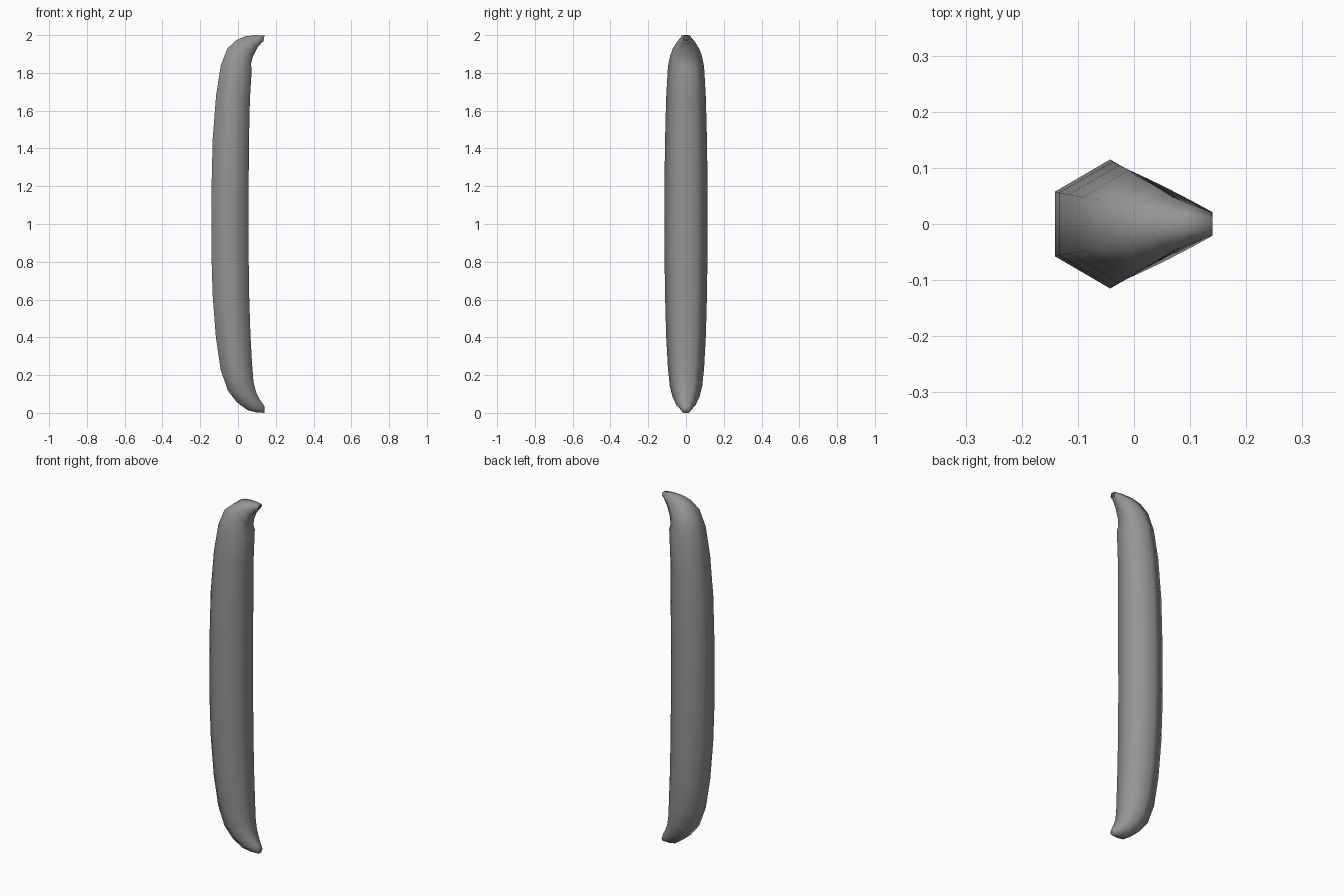
import bpy, bmesh

# Sections along the curved horn: outer (x, z), inner (x, z), half width
sections = [
    (0.14, 0.0, 0.14, 0.034, 0.021),
    (0.095, 0.003, 0.13, 0.05, 0.036),
    (0.05, 0.015, 0.115, 0.072, 0.052),
    (-0.005, 0.055, 0.095, 0.112, 0.071),
    (-0.055, 0.12, 0.082, 0.165, 0.086),
    (-0.092, 0.23, 0.075, 0.25, 0.096),
    (-0.117, 0.40, 0.066, 0.41, 0.105),
    (-0.134, 0.62, 0.059, 0.625, 0.111),
    (-0.141, 0.85, 0.056, 0.85, 0.114),
    (-0.141, 1.15, 0.056, 1.15, 0.115),
    (-0.134, 1.45, 0.058, 1.44, 0.111),
    (-0.116, 1.68, 0.063, 1.66, 0.105),
    (-0.091, 1.84, 0.073, 1.82, 0.096),
    (-0.056, 1.93, 0.068, 1.845, 0.085),
    (-0.01, 1.972, 0.078, 1.885, 0.070),
    (0.035, 1.993, 0.103, 1.934, 0.048),
    (0.09, 2.0, 0.125, 1.96, 0.033),
    (0.14, 1.997, 0.135, 1.968, 0.021),
]

# Hexagon: (position from outer to inner, fraction of half width)
hexagon = [(0, 0.5), (0.5, 1), (1, 0.5), (1, -0.5), (0.5, -1), (0, -0.5)]

bm = bmesh.new()
rings = []
for ox, oz, ix, iz, w in sections:
    rings.append([bm.verts.new((ox + (ix - ox) * t, w * s, oz + (iz - oz) * t))
                  for t, s in hexagon])
for a, b in zip(rings, rings[1:]):
    for k in range(6):
        n = (k + 1) % 6
        bm.faces.new((a[k], a[n], b[n], b[k]))
# Blunt tips
bm.faces.new(rings[0])
bm.faces.new(rings[-1])
bmesh.ops.recalc_face_normals(bm, faces=bm.faces)
for f in bm.faces:
    f.smooth = True

mesh = bpy.data.meshes.new("curved_handle")
bm.to_mesh(mesh)
bm.free()
obj = bpy.data.objects.new("curved_handle", mesh)
bpy.context.collection.objects.link(obj)

# Dark grey body, darker upper tip
for name, value in (("dark_grey", 0.3), ("tip_dark", 0.08)):
    mat = bpy.data.materials.new(name)
    mat.diffuse_color = (value, value, value, 1)
    mesh.materials.append(mat)
mesh.polygons[len(mesh.polygons) - 1].material_index = 1
